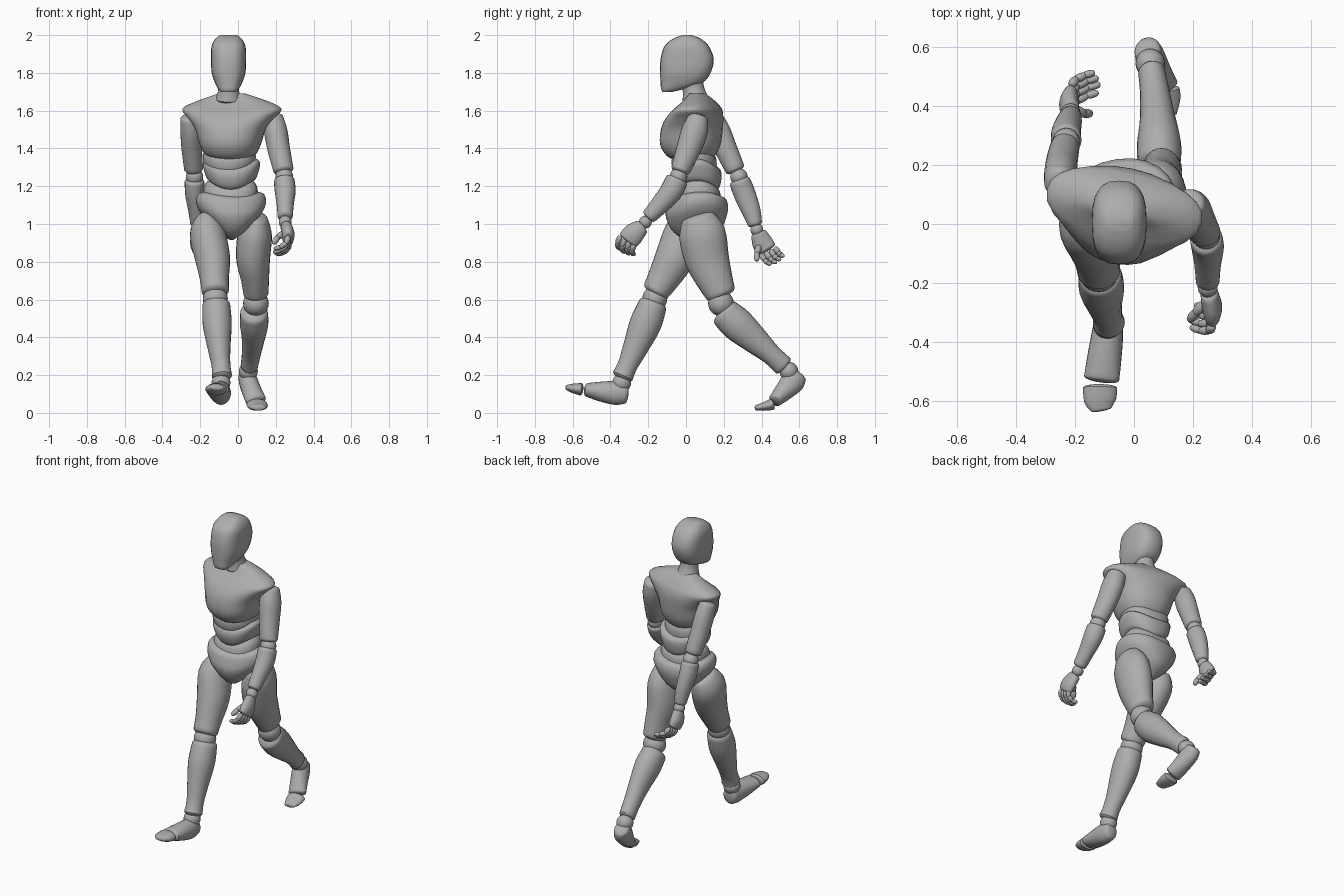
import bpy
import bmesh
from math import sin, cos, pi, radians
from mathutils import Vector, Matrix

if "Cube" in bpy.data.objects:
    bpy.data.objects.remove(bpy.data.objects["Cube"])

SEGMENTS = 24
UP = Vector((0, 0, 1))

grey = bpy.data.materials.new("matte grey")
grey.use_nodes = True
SHADE = (0.42, 0.42, 0.42, 1)
grey.diffuse_color = SHADE
grey.node_tree.nodes["Principled BSDF"].inputs["Base Color"].default_value = SHADE


def finish(name, bm):
    """Turn a bmesh into a smooth-shaded object."""
    bmesh.ops.recalc_face_normals(bm, faces=bm.faces)
    mesh = bpy.data.meshes.new(name)
    bm.to_mesh(mesh)
    bm.free()
    mesh.materials.append(grey)
    obj = bpy.data.objects.new(name, mesh)
    bpy.context.collection.objects.link(obj)
    bpy.ops.object.select_all(action="DESELECT")
    obj.select_set(True)
    bpy.context.view_layer.objects.active = obj
    bpy.ops.object.shade_smooth_by_angle(angle=radians(40))
    return obj


def smooth_rows(rows, steps=4):
    """Catmull-Rom interpolation through rows of numbers."""
    rows = [Vector(r) for r in rows]
    result = []
    for i in range(len(rows) - 1):
        a, b, c = rows[max(i - 1, 0)], rows[i], rows[i + 1]
        d = rows[min(i + 2, len(rows) - 1)]
        for k in range(steps):
            t = k / steps
            result.append(b + (c - a) * (t / 2)
                          + (a * 2 - b * 5 + c * 4 - d) * (t * t / 2)
                          + (b * 3 - a - c * 3 + d) * (t ** 3 / 2))
    return result + [rows[-1]]


def ring(bm, centre, side, depth, power=2.0, sag=0.0):
    """One super-elliptical cross-section; sag lifts its flanks."""
    verts = []
    for i in range(SEGMENTS):
        a = 2 * pi * i / SEGMENTS
        c, s = cos(a), sin(a)
        u = abs(c) ** (2 / power) * (1 if c > 0 else -1)
        v = abs(s) ** (2 / power) * (1 if s > 0 else -1)
        verts.append(bm.verts.new(centre + side * u + depth * v + UP * sag * u * u))
    return verts


def skin(bm, rings):
    """Bridge the cross-sections and close both ends."""
    for low, high in zip(rings, rings[1:]):
        for i in range(SEGMENTS):
            j = (i + 1) % SEGMENTS
            bm.faces.new((low[i], low[j], high[j], high[i]))
    bm.faces.new(rings[0][::-1])
    bm.faces.new(rings[-1])


def limb(name, rows, dome=0.35):
    """Loft along a path; a row is x, y, z, half width, half depth."""
    rows = smooth_rows(rows)
    path = [Vector(r[:3]) for r in rows]
    last = len(rows) - 1
    bm = bmesh.new()
    rings = []
    for i, row in enumerate(rows):
        axis = (path[min(i + 1, last)] - path[max(i - 1, 0)]).normalized()
        side = Vector((1, 0, 0))
        side = (side - axis * side.dot(axis)).normalized()
        depth = axis.cross(side)
        # domed ends
        angles = [0]
        if i == 0:
            angles = [-80, -55, -28, 0]
        elif i == last:
            angles = [0, 28, 55, 80]
        for angle in angles:
            k = cos(radians(angle))
            shift = axis * sin(radians(angle)) * min(row[3], row[4]) * dome
            rings.append(ring(bm, path[i] + shift, side * row[3] * k, depth * row[4] * k))
    skin(bm, rings)
    return finish(name, bm)


def body(name, centre_x, yaw, rows, power=2.3, sag=0.0):
    """Loft upward; a row is z, front y, back y, half width."""
    bm = bmesh.new()
    rings = []
    for z, front, back, half in smooth_rows(rows):
        centre = Vector((centre_x, (front + back) / 2, z))
        rings.append(ring(bm, centre, Vector((half, 0, 0)),
                          Vector((0, (back - front) / 2, 0)), power, sag))
    skin(bm, rings)
    pivot = Vector((centre_x, 0.05, 0))
    bmesh.ops.rotate(bm, verts=bm.verts, cent=pivot, matrix=Matrix.Rotation(radians(yaw), 3, "Z"))
    return finish(name, bm)


def ball(name, place, radius):
    bm = bmesh.new()
    bmesh.ops.create_uvsphere(bm, u_segments=SEGMENTS, v_segments=12, radius=radius,
                              matrix=Matrix.Translation(place))
    return finish(name, bm)


def digit(name, points, radius):
    """A finger made of one rounded bead per bone."""
    for n, (a, b) in enumerate(zip(points, points[1:])):
        r = radius * (1 - 0.1 * n)
        mid = (a + b) / 2
        limb(f"{name}_bone_{n + 1}", [(*a.lerp(b, 0.12), r * 0.9, r * 0.9),
                                      (*mid, r, r),
                                      (*a.lerp(b, 0.88), r * 0.85, r * 0.85)], dome=0.9)


def fingers(side, index, pinky, bends, thumb):
    """Four curled fingers between two knuckles, plus a thumb."""
    for n, label in enumerate(("index", "middle", "ring", "pinky")):
        start = Vector(index).lerp(Vector(pinky), n / 3)
        reach = (1, 1.08, 1, 0.85)[n]
        points = [start] + [start + Vector(b) * reach for b in bends]
        digit(f"{side}_{label}_finger", points, 0.016)
    digit(f"{side}_thumb", [Vector(p) for p in thumb], 0.018)


# Head and neck
body("head", -0.05, 0, [
    (1.70, -.125, -.07, .04), (1.715, -.132, -.01, .055), (1.75, -.135, .09, .073),
    (1.80, -.137, .13, .089), (1.87, -.135, .147, .093), (1.94, -.115, .122, .09),
    (1.98, -.07, .08, .07), (2.0, -.02, .03, .045)], power=2.7)
limb("neck", [(-.05, .05, 1.66, .07, .07), (-.05, .04, 1.71, .055, .058),
              (-.05, .03, 1.77, .055, .058)])

# Torso, counter-rotated between chest and hips
body("chest", -.035, -12, [
    (1.335, -.05, .12, .06), (1.36, -.10, .15, .125), (1.42, -.135, .18, .16),
    (1.50, -.13, .19, .185), (1.56, -.10, .19, .23), (1.60, -.06, .18, .268),
    (1.625, -.03, .165, .25), (1.655, 0, .14, .18), (1.69, .02, .10, .075)])
body("upper_belly", -.045, -6, [
    (1.27, -.05, .14, .11), (1.29, -.07, .16, .135), (1.34, -.075, .16, .14),
    (1.38, -.05, .14, .12)], sag=.03)
body("middle_belly", -.035, -4, [
    (1.175, -.02, .14, .08), (1.19, -.06, .175, .125), (1.24, -.08, .188, .146),
    (1.28, -.075, .185, .152), (1.30, -.05, .16, .135)], sag=.045)
body("lower_belly", -.04, 0, [
    (1.08, -.05, .17, .13), (1.12, -.065, .185, .145), (1.17, -.055, .18, .14),
    (1.20, -.03, .16, .12)], sag=.03)
body("pelvis", -.035, 8, [
    (.915, .02, .08, .03), (.935, -.04, .13, .065), (.98, -.085, .19, .115),
    (1.04, -.107, .215, .165), (1.09, -.10, .222, .186), (1.13, -.085, .21, .178),
    (1.145, -.06, .18, .15)], power=2.2, sag=.025)

# Right leg, striding forward
limb("right_thigh", [
    (-.15, .03, 1.02, .07, .09), (-.16, 0, .95, .095, .115), (-.135, -.06, .82, .093, .105),
    (-.125, -.12, .71, .077, .085), (-.12, -.16, .645, .073, .072)])
ball("right_knee", (-.12, -.165, .605), .066)
limb("right_shin", [
    (-.115, -.175, .575, .073, .075), (-.11, -.215, .47, .077, .084),
    (-.10, -.27, .34, .06, .066), (-.09, -.31, .25, .05, .053), (-.085, -.335, .195, .054, .056)])
ball("right_ankle", (-.09, -.34, .16), .05)
limb("right_foot", [
    (-.09, -.32, .10, .045, .052), (-.09, -.37, .105, .053, .063),
    (-.10, -.45, .113, .058, .053), (-.11, -.525, .122, .06, .036)])
limb("right_toes", [
    (-.115, -.555, .125, .058, .033), (-.115, -.60, .13, .054, .025),
    (-.11, -.63, .135, .035, .014)])

# Left leg, trailing behind
limb("left_thigh", [
    (.10, .06, 1.03, .06, .09), (.09, .085, .95, .09, .123), (.08, .11, .82, .09, .118),
    (.09, .15, .71, .075, .098), (.095, .185, .63, .066, .08)])
ball("left_knee", (.095, .185, .58), .068)
limb("left_shin", [
    (.085, .205, .53, .073, .08), (.085, .27, .47, .075, .089), (.08, .36, .39, .06, .074),
    (.07, .45, .31, .05, .055), (.06, .515, .25, .046, .055)])
ball("left_ankle", (.055, .545, .22), .05)
limb("left_foot", [
    (.045, .59, .20, .044, .052), (.055, .565, .165, .05, .063),
    (.075, .515, .11, .052, .05), (.095, .47, .065, .055, .036)])
limb("left_toes", [
    (.10, .455, .045, .055, .03), (.105, .42, .035, .053, .024), (.11, .37, .026, .035, .014)])

# Left arm, swinging forward
limb("left_upper_arm", [
    (.185, .065, 1.56, .055, .055), (.20, .045, 1.49, .062, .07), (.215, .015, 1.40, .06, .065),
    (.235, -.02, 1.31, .055, .055), (.24, -.03, 1.285, .054, .05)])
ball("left_elbow", (.245, -.04, 1.25), .047)
limb("left_forearm", [
    (.245, -.05, 1.23, .055, .06), (.25, -.08, 1.17, .055, .06),
    (.25, -.14, 1.10, .045, .05), (.25, -.195, 1.04, .04, .04)])
ball("left_wrist", (.25, -.215, 1.01), .034)
limb("left_palm", [
    (.255, -.235, .985, .03, .042), (.265, -.28, .945, .034, .058), (.265, -.305, .915, .028, .055)])
fingers("left", (.265, -.35, .93), (.27, -.275, .89),
        [(-.01, -.012, -.03), (-.04, -.012, -.052), (-.07, 0, -.06)],
        [(.24, -.27, .95), (.21, -.30, .93), (.19, -.325, .90)])

# Right arm, swinging back
limb("right_upper_arm", [
    (-.255, .14, 1.56, .05, .055), (-.25, .17, 1.49, .055, .065), (-.245, .21, 1.40, .054, .06),
    (-.235, .26, 1.29, .05, .052)])
ball("right_elbow", (-.23, .28, 1.25), .046)
limb("right_forearm", [
    (-.23, .285, 1.225, .052, .056), (-.23, .31, 1.16, .05, .058),
    (-.22, .345, 1.07, .043, .05), (-.215, .365, 1.0, .037, .038)])
ball("right_wrist", (-.215, .375, .97), .034)
limb("right_palm", [
    (-.215, .385, .95, .03, .042), (-.22, .405, .90, .034, .055), (-.215, .425, .865, .028, .054)])
fingers("right", (-.21, .40, .835), (-.21, .475, .87),
        [(.015, .018, -.028), (.05, .035, -.042), (.085, .045, -.045)],
        [(-.20, .385, .88), (-.17, .375, .845), (-.15, .375, .81)])
